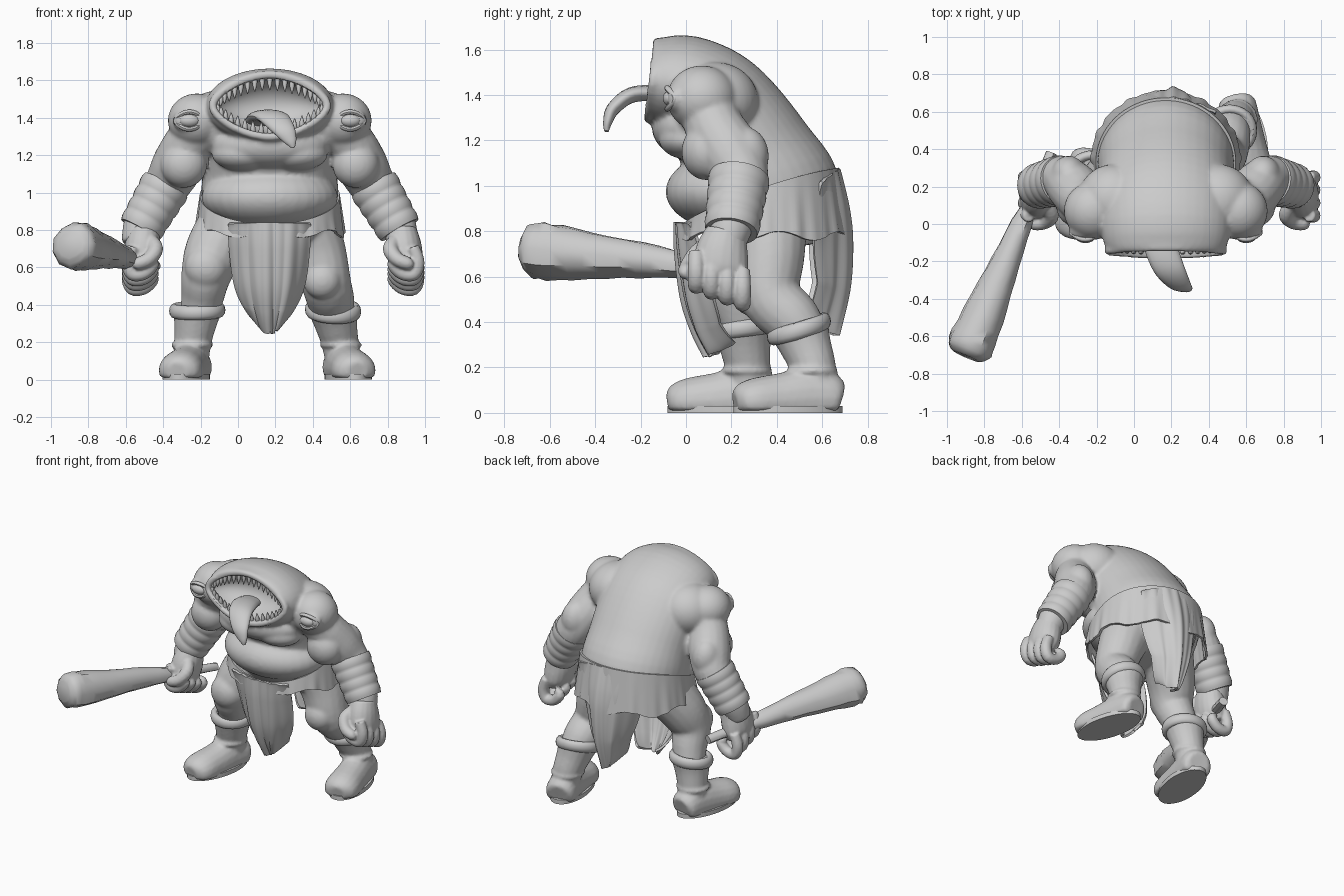
import bpy, bmesh, math, random
from mathutils import Vector, Matrix

random.seed(4)
MID = .17                                   # body centre line in x
AXIS_X, AXIS_Y, AXIS_Z = Vector((1, 0, 0)), Vector((0, 1, 0)), Vector((0, 0, 1))
TAU = math.tau
cube = bpy.data.objects.get("Cube")
if cube:
    bpy.data.objects.remove(cube)

clay = bpy.data.materials.new("clay grey")
clay.use_nodes = True
clay.diffuse_color = (.6, .6, .6, 1)
clay.node_tree.nodes["Principled BSDF"].inputs["Base Color"].default_value = clay.diffuse_color
parts = []


def spline(points, steps, closed):
    """Smooth curve through points; every component is interpolated."""
    count, result = len(points), []
    for i in range(count if closed else count - 1):
        near = [points[(i + k) % count if closed else min(max(i + k, 0), count - 1)]
                for k in (-1, 0, 1, 2)]
        for s in range(steps):
            t = s / steps
            result.append([.5 * (2*b + (c - a)*t + (2*a - 5*b + 4*c - d)*t*t
                                 + (3*b - a - 3*c + d)*t**3) for a, b, c, d in zip(*near)])
    return result if closed else result + [list(points[-1])]


def loft(bm, points, sides=18, steps=5, ref=AXIS_X, closed=False, bumps=None):
    """Sweep an ellipse along points given as x, y, z, half width, half depth."""
    points = [tuple(p) if len(p) == 5 else (*p, p[3]) for p in points]
    path = spline(points, steps, closed)
    last, rings = len(path) - 1, []
    for i, (x, y, z, wide, deep) in enumerate(path):
        after = path[(i + 1) % len(path)] if closed else path[min(i + 1, last)]
        before = path[i - 1] if closed else path[max(i - 1, 0)]
        tangent = (Vector(after[:3]) - Vector(before[:3])).normalized()
        u = (ref - tangent * ref.dot(tangent)).normalized()
        v = tangent.cross(u)
        ring = []
        for k in range(sides):
            angle = TAU * k / sides
            scale = bumps(i, k) if bumps else 1
            offset = (u * wide * math.cos(angle) + v * deep * math.sin(angle)) * scale
            ring.append(bm.verts.new(Vector((x, y, z)) + offset))
        rings.append(ring)
    pairs = list(zip(rings, rings[1:])) + ([(rings[-1], rings[0])] if closed else [])
    for low, high in pairs:
        for k in range(sides):
            j = (k + 1) % sides
            bm.faces.new((low[k], low[j], high[j], high[k]))
    if not closed:
        bm.faces.new(rings[0][::-1])
        bm.faces.new(rings[-1])


def ball(bm, centre, radii):
    matrix = Matrix.Translation(centre) @ Matrix.Diagonal((*radii, 1))
    bmesh.ops.create_uvsphere(bm, u_segments=32, v_segments=20, radius=1, matrix=matrix)


def build(name, bm, voxel=0, cutter=None, smooth=0, thick=0):
    """Turn a bmesh into a finished object with its modifiers applied."""
    bmesh.ops.recalc_face_normals(bm, faces=bm.faces)
    mesh = bpy.data.meshes.new(name)
    bm.to_mesh(mesh)
    bm.free()
    obj = bpy.data.objects.new(name, mesh)
    bpy.context.collection.objects.link(obj)
    mesh.materials.append(clay)
    if voxel:
        fuse = obj.modifiers.new("fuse", "REMESH")
        fuse.mode, fuse.voxel_size = "VOXEL", voxel
    if cutter:
        cut = obj.modifiers.new("cut", "BOOLEAN")
        cut.operation, cut.solver, cut.object = "DIFFERENCE", "EXACT", cutter
    if smooth:
        soften = obj.modifiers.new("soften", "SMOOTH")
        soften.factor, soften.iterations = .5, smooth
    if thick:
        obj.modifiers.new("thickness", "SOLIDIFY").thickness = thick
    if obj.modifiers:
        graph = bpy.context.evaluated_depsgraph_get()
        applied = bpy.data.meshes.new_from_object(obj.evaluated_get(graph))
        obj.modifiers.clear()
        obj.data = applied
    parts.append(obj)
    return obj


def mirrored(points, centre=2 * MID):
    return [(centre - p[0], *p[1:]) for p in points]


def sheet(name, surface, columns, rows, closed=False):
    """Cloth grid from surface(s, v), both running from zero to one."""
    bm = bmesh.new()
    total = columns if closed else columns + 1
    grid = [[bm.verts.new(surface(i / columns, j / rows)) for j in range(rows + 1)]
            for i in range(total)]
    for i in range(columns):
        a, b = grid[i], grid[(i + 1) % total]
        for j in range(rows):
            bm.faces.new((a[j], b[j], b[j + 1], a[j + 1]))
    build(name, bm, thick=.015)


def rim(angle, wide, high, y):
    """Point on the almond outline of the mouth, leaning back at the top."""
    c, s = math.cos(angle), math.sin(angle)
    rise = high * s * (1 - .3 * c * c)
    return (MID + wide * c, y + .12 * rise, 1.465 + rise)


# Mouth cutter
bm = bmesh.new()
ball(bm, (0, 0, 0), (1, 1, 1))
for vert in bm.verts:
    x, y, z = vert.co
    vert.co = (MID + .29 * x, -.17 + .2 * y, 1.465 + .15 * z * (1 - .3 * x * x))
mouth_cutter = build("mouth_cutter", bm)
mouth_cutter.hide_render = True
parts.clear()

# Body: leaning torso, belly, chest, shoulders, arms and legs fused together
bm = bmesh.new()
loft(bm, [(MID, .36, .72, .29, .2), (MID, .33, .95, .362, .35), (MID, .26, 1.15, .357, .295),
          (MID, .14, 1.35, .36, .25), (MID, .02, 1.445, .35, .215), (MID, -.09, 1.462, .335, .198),
          (MID, -.145, 1.468, .31, .18)], 40)
ball(bm, (MID, .2, .975), (.365, .29, .175))
ball(bm, (MID, .3, .92), (.36, .29, .13))
ball(bm, (MID, .01, 1.255), (.31, .16, .13))
loft(bm, [(*rim(TAU * i / 24, .308, .167, -.145), .022) for i in range(24)], 10, 2, AXIS_Y, True)
arm = [(.5, .1, 1.37, .14), (.6, .12, 1.27, .13), (.66, .19, 1.15, .14), (.72, .24, 1.04, .125),
       (.8, .22, .93, .115), (.86, .2, .82, .095), (.885, .17, .72, .08)]
muscles = [((.56, .07, 1.385), (.155, .155, .145)), ((.45, .13, 1.37), (.19, .19, .175)),
           ((.63, .09, 1.15), (.125, .11, .125)), ((.69, .26, 1.13), (.095, .105, .13)),
           ((.6, -.04, 1.385), (.09, .05, .065)), ((.31, .015, 1.205), (.17, .135, .09))]
loft(bm, arm)
loft(bm, mirrored(arm))
for centre, radii in muscles:
    ball(bm, centre, radii)
    ball(bm, mirrored([centre])[0], radii)
loft(bm, [(.34, .36, .88, .18), (.42, .37, .7, .155), (.47, .37, .52, .135),
          (.5, .47, .41, .125), (.52, .53, .32, .1), (.53, .56, .2, .08)])
loft(bm, [(0, .32, .88, .18), (-.12, .23, .7, .16), (-.17, .19, .56, .135),
          (-.19, .23, .44, .115), (-.21, .26, .33, .1), (-.22, .27, .2, .08)])
ball(bm, (.45, .28, .53), (.1, .08, .1))
ball(bm, (-.17, .12, .6), (.115, .09, .115))
build("body", bm, .012, mouth_cutter, 6)
bpy.data.objects.remove(mouth_cutter)

# Teeth around both jaws
for name, way, count, length in (("upper_teeth", 1, 19, .075), ("lower_teeth", -1, 17, .065)):
    bm = bmesh.new()
    for i in range(count):
        angle = way * math.radians(18 + 144 * i / (count - 1))
        size = length * (.55 + .45 * math.sin(abs(angle)))
        root = Vector(rim(angle, .292, .156, -.13))
        tip = root + Vector((0, -.01, -way * size))
        middle = root.lerp(tip, .5)
        loft(bm, [(*root, .015), (*middle, .012), (*tip, .002)], 8, 3)
    build(name, bm)

# Tongue curling out and down
bm = bmesh.new()
loft(bm, [(.1, .02, 1.37, .07, .03), (.14, -.12, 1.405, .085, .035), (.19, -.24, 1.4, .08, .035),
          (.245, -.32, 1.34, .06, .03), (.28, -.345, 1.28, .035, .02), (.295, -.35, 1.24, .01, .01)])
build("tongue", bm)

# Eyes and eyelids on the shoulders
for side, x in (("left", .6), ("right", -.26)):
    bm = bmesh.new()
    ball(bm, (x, -.066, 1.385), (.055, .036, .036))
    build(side + "_eye", bm)
    bm = bmesh.new()
    lid = []
    for i in range(16):
        c, s = math.cos(TAU * i / 16), math.sin(TAU * i / 16)
        lid.append((x + .075 * c, -.083 + .035 * c * c, 1.385 + .046 * s * (1 - .3 * c * c), .013))
    loft(bm, lid, 8, 2, AXIS_Y, True)
    build(side + "_eyelid", bm)

# Wrapped bracers
wrap = []
for i in range(29):
    t = i / 28
    radius = .132 - .017 * t + .006 * abs(math.sin(t * math.pi * 4))
    wrap.append((.725 + .14 * t, .235 - .035 * t, 1.04 - .24 * t, radius))
for side, path in (("left", wrap), ("right", mirrored(wrap))):
    bm = bmesh.new()
    loft(bm, path, 28, 1)
    build(side + "_bracer", bm)

# Fists
for side, flip in (("left", lambda p: p), ("right", lambda p: mirrored(p, .375))):
    bm = bmesh.new()
    palm = [(.875, .18, .8, .08, .09), (.885, .16, .72, .095, .115),
            (.9, .15, .63, .09, .125), (.915, .15, .57, .06, .105)]
    loft(bm, flip(palm))
    for i in range(4):
        y = .045 + .068 * i
        drop = .63 - .026 * i
        finger = [(.935, y, drop + .08, .034), (.96, y, drop, .038), (.94, y, drop - .065, .037),
                  (.875, y, drop - .06, .036), (.83, y, drop - .01, .034), (.86, y, drop + .02, .018)]
        loft(bm, flip(finger), 12, 4, AXIS_Y)
    thumb = [(.85, .11, .75, .038), (.815, .05, .7, .042), (.85, .01, .645, .038),
             (.91, 0, .62, .034), (.935, .005, .615, .015)]
    loft(bm, flip(thumb), 12, 4, AXIS_Z)
    build(side + "_hand", bm, .008, None, 3)

# Gnarled club
bm = bmesh.new()
ridges = [random.uniform(.88, 1.1) for k in range(11)]
loft(bm, [(-.44, .38, .61, .03), (-.53, .15, .635, .036), (-.6, 0, .652, .058), (-.68, -.2, .678, .08),
          (-.77, -.42, .7, .105), (-.85, -.61, .718, .128), (-.88, -.68, .725, .12), (-.893, -.71, .728, .075)],
     11, 3, AXIS_X, False, lambda i, k: ridges[k] * random.uniform(.96, 1.04))
build("club", bm)


# Pleated skirt following the tilted belt, fuller beside the belly
def skirt(s, v):
    angle = TAU * s
    c, n = math.cos(angle), math.sin(angle)
    pleat = .01 * v * math.sin(angle * 19) + .008 * v * math.sin(angle * 31)
    full = .06 * math.sin(2 * angle) ** 2 if n < 0 else 0
    flare = 1 + full + (.07 + .04 * n) * v + pleat
    top = .99 + .125 * n - .035 * n * n
    hem = .78 + .02 * math.sin(angle * 7)
    return (MID + .374 * c * flare, .33 + .345 * n * flare, top + (hem - top) * v)


sheet("skirt", skirt, 150, 8, True)


# Long cloths hanging front and back
def hanging(centre, half, profile, curl, sag):
    rows = spline(profile, 12, False)

    def surface(s, v):
        s = 2 * s - 1
        y, z = rows[round(v * (len(rows) - 1))]
        width = half * (1 - .72 * v ** 2.2)
        fold = .011 * math.sin(s * 9) * (.3 + v) + .004 * math.sin(s * 21)
        sway = curl * s * s * (.45 + .55 * math.sin(math.pi * min(v, .75)))
        return (centre + s * width, y + sway + fold, z + (.07 * v * v - sag * (1 - v)) * s * s)
    return surface


sheet("front_cloth", hanging(MID, .215, [(-.035, .84), (-.03, .7), (-.002, .5), (.045, .36), (.1, .25)],
                             .12, 0), 48, 48)
sheet("back_cloth", hanging(MID + .02, .25, [(.675, 1.075), (.715, .9), (.728, .75), (.715, .55), (.665, .34)],
                            -.17, .06), 48, 48)

# Boots with soles and rolled cuffs
for side, ankle, yaw, lean_x, lean_y, slope in (("left", (.567, .56, 0), .2, -.07, -.05, .3),
                                                ("right", (-.255, .27, 0), -.2, .04, -.01, .12)):
    place = Matrix.Translation(ankle) @ Matrix.Rotation(yaw, 4, "Z")
    bm = bmesh.new()
    loft(bm, [(0, .118, .06, .07, .06), (0, .09, .065, .1, .11), (0, -.02, .065, .106, .135),
              (0, -.15, .055, .112, .12), (0, -.26, .05, .118, .105), (0, -.32, .045, .1, .085),
              (0, -.35, .04, .055, .055)])
    loft(bm, [(0, .01, .08, .095), (lean_x * .3, .005, .2, .1), (lean_x * .7, lean_y * .5, .3, .115),
              (lean_x, lean_y, .38, .135)])
    ring = [(.1 * math.cos(TAU * i / 12), .1 * math.sin(TAU * i / 12)) for i in range(12)]
    loft(bm, [(x + lean_x * .25, y, .185, .013) for x, y in ring], 8, 2, AXIS_Z, True)
    for vert in bm.verts:
        vert.co.z = max(vert.co.z, .01)
    bm.transform(place)
    build(side + "_boot", bm, .011, None, 3)
    bm = bmesh.new()
    loft(bm, [(0, -.113, 0, .12, .245), (0, -.113, .03, .12, .245)], 40, 1)
    bm.transform(place)
    build(side + "_sole", bm)
    bm = bmesh.new()
    cuff = []
    for i in range(16):
        c, s = .125 * math.cos(TAU * i / 16), .115 * math.sin(TAU * i / 16)
        cuff.append((lean_x + c, lean_y + s, .37 + slope * s, .038, .026))
    loft(bm, cuff, 12, 2, AXIS_Z, True)
    bm.transform(place)
    build(side + "_boot_cuff", bm)

# Smooth shading with crisp edges
bpy.ops.object.select_all(action="DESELECT")
for obj in parts:
    obj.select_set(True)
bpy.context.view_layer.objects.active = parts[0]
bpy.ops.object.shade_smooth_by_angle(angle=math.radians(45))
